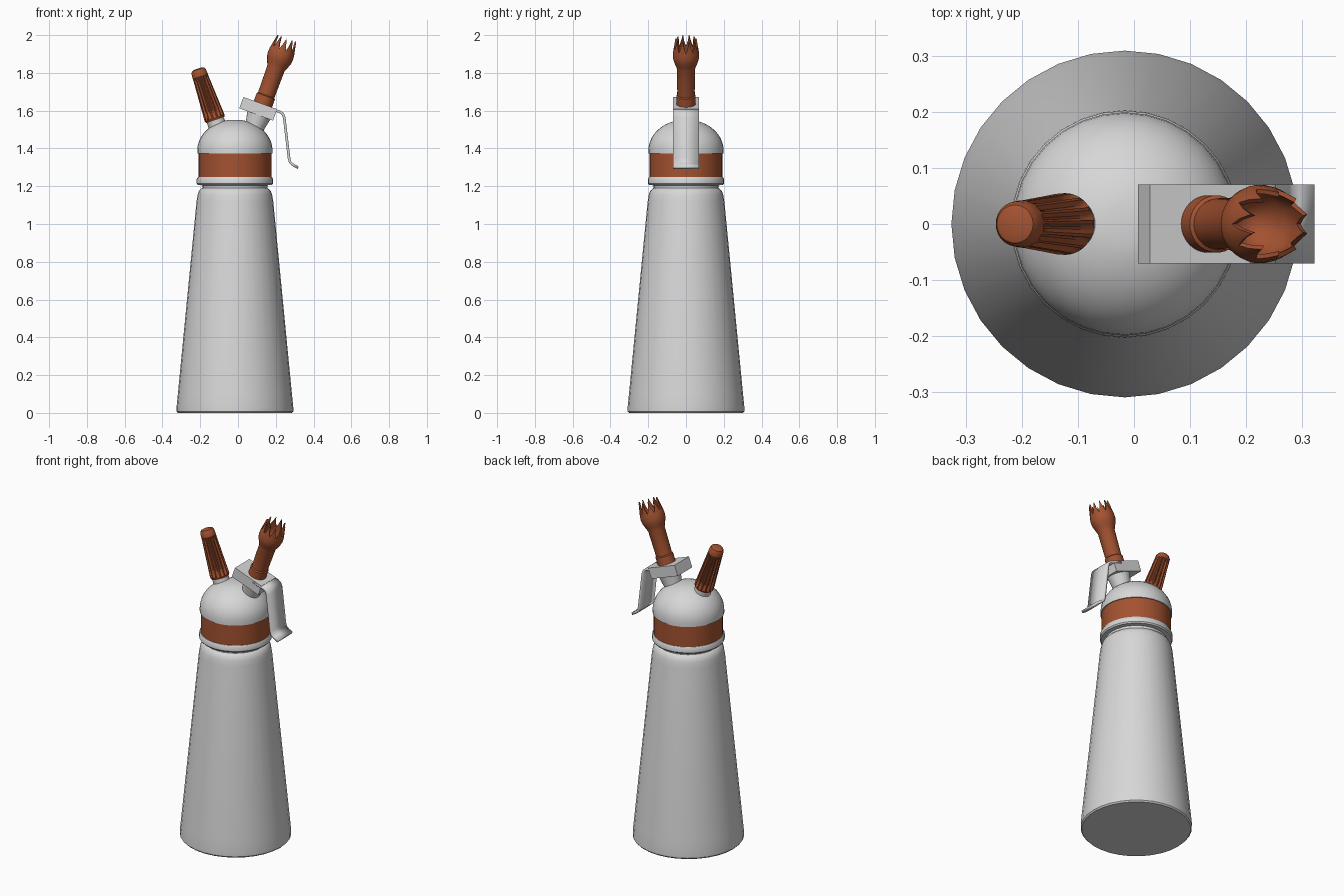
import bpy, bmesh
from math import sin, cos, pi, radians
from mathutils import Matrix

cube = bpy.data.objects.get("Cube")
if cube:
    bpy.data.objects.remove(cube, do_unlink=True)


def material(name, rgb):
    m = bpy.data.materials.new(name)
    m.use_nodes = True
    m.diffuse_color = (*rgb, 1)
    m.node_tree.nodes["Principled BSDF"].inputs["Base Color"].default_value = (*rgb, 1)
    return m


GREY = material("light grey metal", (0.68, 0.68, 0.68))
RUST = material("rust plastic", (0.37, 0.085, 0.03))
AXIS_X = -0.0165


def finish(name, bm, mat, x=0, z=0, tilt=0, angle=35):
    bmesh.ops.recalc_face_normals(bm, faces=bm.faces[:])
    me = bpy.data.meshes.new(name)
    bm.to_mesh(me)
    bm.free()
    me.materials.append(mat)
    for p in me.polygons:
        p.use_smooth = True
    me.set_sharp_from_angle(angle=radians(angle))
    ob = bpy.data.objects.new(name, me)
    ob.matrix_world = Matrix.Translation((x, 0, z)) @ Matrix.Rotation(radians(tilt), 4, "Y")
    bpy.context.collection.objects.link(ob)
    return ob


def lathe(name, profile, mat, segs=32, shape=None, **place):
    """Spin (radius, height) pairs; shape(ring, segment, r, h) may adjust a point."""
    bm = bmesh.new()
    rings = []
    for j, (r, h) in enumerate(profile):
        ring = []
        for i in range(segs):
            rr, hh = shape(j, i, r, h) if shape else (r, h)
            a = 2 * pi * i / segs
            ring.append(bm.verts.new((rr * cos(a), rr * sin(a), hh)))
        rings.append(ring)
    for lo, hi in zip(rings, rings[1:]):
        for i in range(segs):
            k = (i + 1) % segs
            bm.faces.new((lo[i], lo[k], hi[k], hi[i]))
    bm.faces.new(rings[0][::-1])
    bm.faces.new(rings[-1])
    return finish(name, bm, mat, **place)


# Bottle with rounded shoulder and neck
lathe("bottle", [(0.302, 0), (0.309, 0.008), (0.309, 0.03), (0.302, 0.1), (0.203, 1.12),
                 (0.197, 1.155), (0.19, 1.175), (0.178, 1.187), (0.172, 1.19),
                 (0.172, 1.22)], GREY, x=AXIS_X)

# Collar, coloured band and domed head
lathe("collar", [(0.175, 1.205), (0.196, 1.207), (0.202, 1.215), (0.202, 1.238),
                 (0.196, 1.248), (0.17, 1.25)], GREY, x=AXIS_X)
lathe("band", [(0.193, 1.245), (0.193, 1.38)], RUST, x=AXIS_X)
dome = [(0.199 * cos(a), 1.39 + 0.163 * sin(a))
        for a in (radians(d) for d in range(0, 81, 8))]
lathe("dome", [(0.199, 1.372)] + dome, GREY, x=AXIS_X)

# Cartridge holder: stub and fluted grip
KNOB = dict(x=-0.12, z=1.55, tilt=-19)
lathe("holder_stub", [(0.047, -0.07), (0.047, 0.01)], GREY, **KNOB)


def flutes(j, i, r, h):
    return (r - 0.009, h) if 1 < j < 5 and i % 4 > 1 else (r, h)


lathe("holder_grip", [(0.05, 0), (0.055, 0.01), (0.055, 0.025), (0.052, 0.07),
                      (0.043, 0.22), (0.042, 0.245), (0.04, 0.272), (0.034, 0.283),
                      (0.02, 0.288)],
      RUST, segs=56, shape=flutes, **KNOB)

# Decorating nozzle with toothed crown and hollow mouth
HEAD = dict(x=0.132, z=1.635, tilt=20)
NOTCH, TIP = 0.305, 0.37


def crown(j, i, r, h):
    if h != TIP:
        return r, h
    t = (0, 0.4, 1, 0.4)[i % 4]
    return r + 0.009 * (1 - t), NOTCH + (TIP - NOTCH) * t


lathe("nozzle", [(0.051, -0.01), (0.051, 0.045), (0.045, 0.05), (0.046, 0.06),
                 (0.048, 0.2), (0.058, 0.225), (0.067, 0.25), (0.07, 0.27),
                 (0.068, 0.295), (0.056, TIP), (0.048, TIP), (0.058, 0.285),
                 (0.055, 0.25), (0.03, 0.215), (0.012, 0.205)],
      RUST, segs=40, shape=crown, **HEAD)

# Valve stem between the dome and the lever block
lathe("valve_stem", [(0.045, -0.2), (0.052, -0.125), (0.066, -0.055)], GREY, segs=24, **HEAD)

# Tilted lever block
bm = bmesh.new()
bmesh.ops.create_cube(bm, size=1)
bmesh.ops.scale(bm, vec=(0.19, 0.14, 0.064), verts=bm.verts[:])
bmesh.ops.translate(bm, vec=(-0.015, 0, -0.032), verts=bm.verts[:])
finish("lever_block", bm, GREY, **HEAD)

# Bent sheet lever
bm = bmesh.new()
path = [(0.15, 1.617), (0.195, 1.602), (0.222, 1.594), (0.237, 1.583), (0.245, 1.562),
        (0.27, 1.35), (0.276, 1.328), (0.29, 1.314), (0.318, 1.298)]
rows = [[bm.verts.new((x, y, z)) for y in (-0.07, 0.07)] for x, z in path]
for a, b in zip(rows, rows[1:]):
    bm.faces.new((a[0], a[1], b[1], b[0]))
lever = finish("lever", bm, GREY, angle=50)
solid = lever.modifiers.new("sheet_thickness", "SOLIDIFY")
solid.thickness = 0.014
solid.offset = 0
